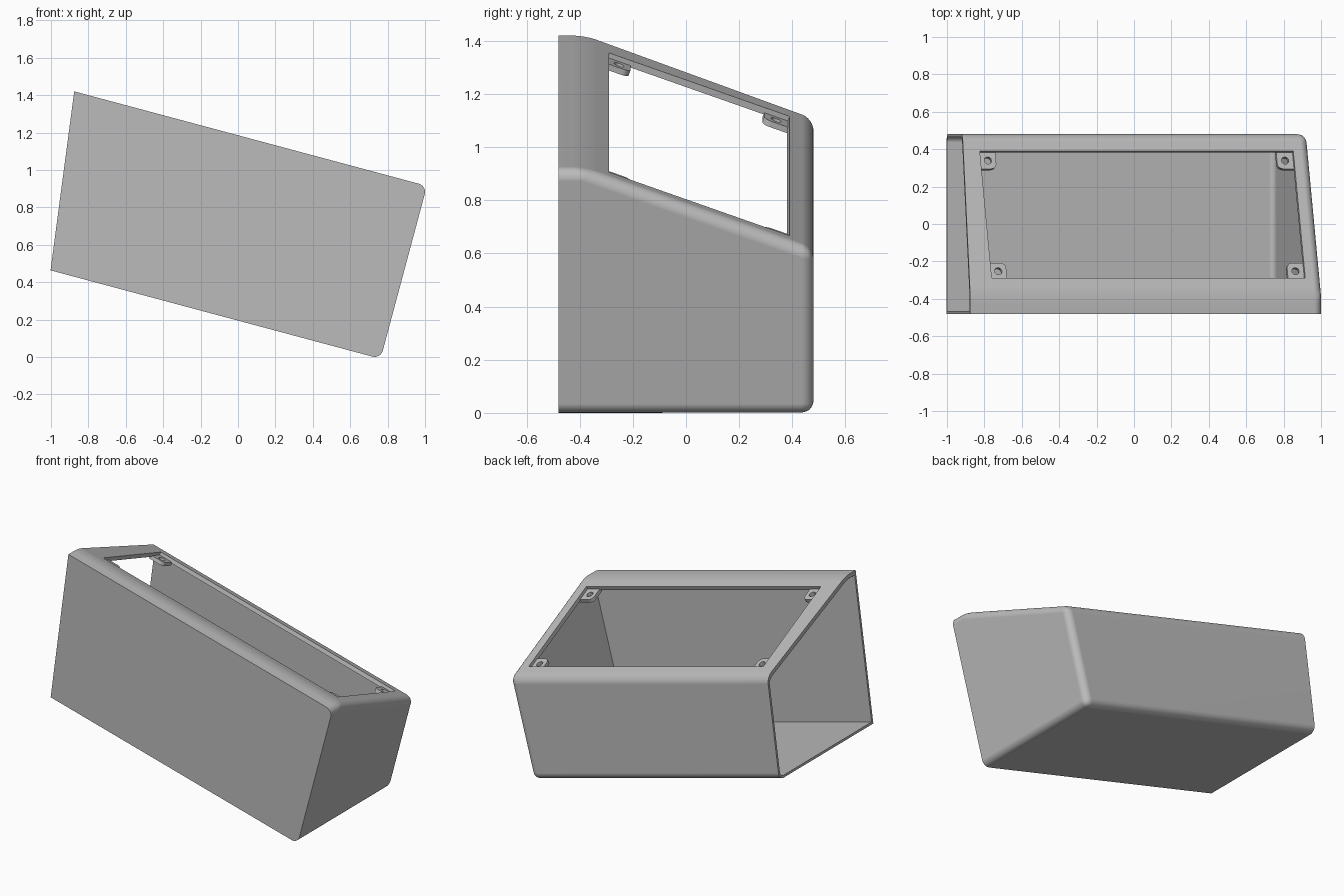
import bpy, bmesh
from math import radians, tan, cos
from mathutils import Matrix

if "Cube" in bpy.data.objects:
    bpy.data.objects.remove(bpy.data.objects["Cube"])

TILT = Matrix.Rotation(radians(15), 4, 'Y')        # whole housing leans along x
SLOPE = radians(20)                                # slope of the top panel
FRONT, BACK, CREASE = -0.48, 0.48, -0.38
BOTTOM, TOP, END = 0.188, 1.145, 0.739
PANEL = TILT @ Matrix.Translation((0, CREASE, TOP)) @ Matrix.Rotation(-SLOPE, 4, 'X')

grey = bpy.data.materials.new("plain grey")
grey.use_nodes = True
GREY = (0.5, 0.5, 0.5, 1)
grey.diffuse_color = GREY
grey.node_tree.nodes["Principled BSDF"].inputs["Base Color"].default_value = GREY


def finish(bm, name, matrix):
    bmesh.ops.recalc_face_normals(bm, faces=bm.faces)
    mesh = bpy.data.meshes.new(name)
    bm.to_mesh(mesh)
    bm.free()
    mesh.materials.append(grey)
    ob = bpy.data.objects.new(name, mesh)
    bpy.context.collection.objects.link(ob)
    ob.matrix_world = matrix
    return ob


def housing_solid(name, wall, lid, extra, radius):
    """Wedge prism with an oblique left end and rounded back and right edges."""
    front, back = FRONT + wall, BACK - wall
    crease = CREASE - lid * tan(SLOPE / 2)
    top = TOP - lid
    profile = [(front, BOTTOM + wall), (back, BOTTOM + wall),
               (back, top - (back - crease) * tan(SLOPE)),
               (crease, top), (front, top)]
    bm = bmesh.new()
    left = [bm.verts.new((-1.088 - 0.131 * (z - BOTTOM) - extra, y, z)) for y, z in profile]
    right = [bm.verts.new((END - wall, y, z)) for y, z in profile]
    bm.faces.new(left)
    bm.faces.new(right)
    for i in range(len(profile)):
        j = (i + 1) % len(profile)
        bm.faces.new((left[i], left[j], right[j], right[i]))
    rounded = [e for e in bm.edges
               if not all(v in left for v in e.verts)
               and not all(abs(v.co.y - front) < 0.001 for v in e.verts)]
    bmesh.ops.bevel(bm, geom=rounded, offset=radius, segments=6, profile=0.5, affect='EDGES')
    return finish(bm, name, TILT)


def box(name, lo, hi, matrix, round_corner=None):
    bm = bmesh.new()
    bmesh.ops.create_cube(bm, size=1)
    for v in bm.verts:
        v.co = [a if c < 0 else b for c, a, b in zip(v.co, lo, hi)]
    if round_corner:
        edge = [e for e in bm.edges
                if all(abs(v.co.x - round_corner[0]) + abs(v.co.y - round_corner[1]) < 0.001
                       for v in e.verts)]
        bmesh.ops.bevel(bm, geom=edge, offset=0.03, segments=6, profile=0.5, affect='EDGES')
    return finish(bm, name, matrix)


def activate(ob):
    bpy.ops.object.select_all(action='DESELECT')
    ob.select_set(True)
    bpy.context.view_layer.objects.active = ob


def cut(ob, cutter):
    mod = ob.modifiers.new("cut", 'BOOLEAN')
    mod.operation, mod.solver, mod.object = 'DIFFERENCE', 'EXACT', cutter
    activate(ob)
    bpy.ops.object.modifier_apply(modifier=mod.name)
    bpy.data.objects.remove(cutter)


def smooth(ob):
    activate(ob)
    bpy.ops.object.shade_smooth_by_angle(angle=radians(30))
    ob.modifiers.new("flat faces", 'WEIGHTED_NORMAL').keep_sharp = True


# Hollow housing, open at its left end, with a window in the sloping panel
U0, U1 = -1.085, 0.65
W0, W1 = 0.09 / cos(SLOPE), 0.77 / cos(SLOPE)
housing = housing_solid("housing", 0, 0, 0, 0.045)
cut(housing, housing_solid("cavity_cutter", 0.015, 0.026, 0.2, 0.03))
cut(housing, box("window_cutter", (U0, W0, -0.06), (U1, W1, 0.1), PANEL))
smooth(housing)

# Screw tabs with holes in the window corners
for u, su, side in ((U0, 1, "left_end"), (U1, -1, "right_end")):
    for w, sw, row in ((W0, 1, "front"), (W1, -1, "back")):
        inner = (u + su * 0.09, w + sw * 0.094)
        outer = (u - su * 0.012, w - sw * 0.012)
        lo = (min(inner[0], outer[0]), min(inner[1], outer[1]), -0.042)
        hi = (max(inner[0], outer[0]), max(inner[1], outer[1]), -0.019)
        tab = box(f"screw_tab_{row}_{side}", lo, hi, PANEL, inner)
        bm = bmesh.new()
        bmesh.ops.create_cone(bm, cap_ends=True, segments=24, radius1=0.02, radius2=0.02, depth=0.2)
        hole = Matrix.Translation((u + su * 0.045, w + sw * 0.047, -0.03))
        cut(tab, finish(bm, "hole_cutter", PANEL @ hole))
        smooth(tab)
